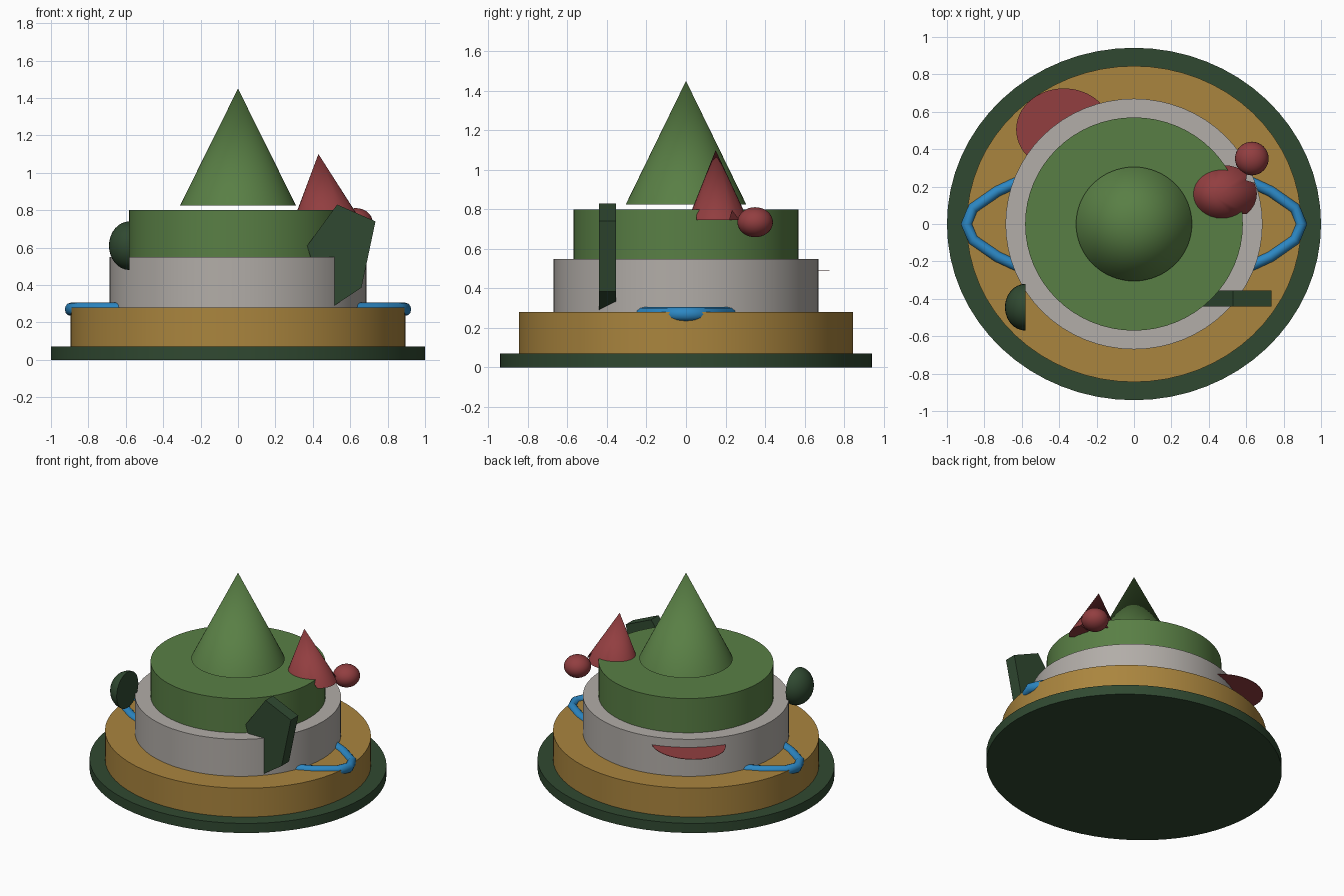
import bpy, bmesh, math

if "Cube" in bpy.data.objects:
    bpy.data.objects.remove(bpy.data.objects["Cube"])


def material(name, rgb):
    def lin(c):
        c /= 255
        return c / 12.92 if c <= 0.04045 else ((c + 0.055) / 1.055) ** 2.4
    m = bpy.data.materials.new(name)
    m.diffuse_color = (*[lin(c) for c in rgb], 1)
    m.use_nodes = True
    m.node_tree.nodes["Principled BSDF"].inputs["Base Color"].default_value = m.diffuse_color
    return m


DARK = material("dark green", (48, 73, 49))
GREEN = material("leaf green", (89, 127, 69))
TAN = material("tan", (170, 133, 62))
GRAY = material("warm gray", (178, 173, 168))
RED = material("red", (146, 62, 64))
BLUE = material("blue", (44, 135, 195))


def finish(bm, name, mat, angle=35):
    bmesh.ops.recalc_face_normals(bm, faces=bm.faces)
    me = bpy.data.meshes.new(name)
    bm.to_mesh(me)
    bm.free()
    me.materials.append(mat)
    me.shade_smooth()
    me.set_sharp_from_angle(angle=math.radians(angle))
    ob = bpy.data.objects.new(name, me)
    bpy.context.collection.objects.link(ob)
    return ob


def place(bm, loc, scale):
    bmesh.ops.scale(bm, vec=scale, verts=bm.verts)
    bmesh.ops.translate(bm, vec=loc, verts=bm.verts)


def drum(name, mat, rx, ry, z0, z1, x=0, y=0, top=1):
    """Elliptical cylinder, or a cone when top is 0."""
    bm = bmesh.new()
    bmesh.ops.create_cone(bm, cap_ends=True, segments=64, radius1=1, radius2=top, depth=1)
    place(bm, (x, y, (z0 + z1) / 2), (rx, ry, z1 - z0))
    return finish(bm, name, mat)


def ball(name, mat, loc, scale, half=False):
    bm = bmesh.new()
    bmesh.ops.create_uvsphere(bm, u_segments=32, v_segments=16, radius=1)
    if half:  # keep the -x side and close the flat face
        geom = bm.verts[:] + bm.edges[:] + bm.faces[:]
        bmesh.ops.bisect_plane(bm, geom=geom, plane_co=(0, 0, 0), plane_no=(1, 0, 0),
                               dist=1e-4, clear_outer=True)
        bmesh.ops.holes_fill(bm, edges=[e for e in bm.edges if e.is_boundary], sides=0)
    place(bm, loc, scale)
    return finish(bm, name, mat)


# Stacked tiers and the large floating cone
drum("base_plate", DARK, 1.0, 0.942, 0, 0.07)
drum("lower_tier", TAN, 0.895, 0.845, 0.07, 0.28)
drum("middle_tier", GRAY, 0.687, 0.67, 0.28, 0.55)
drum("upper_tier", GREEN, 0.582, 0.57, 0.55, 0.80)
drum("top_cone", GREEN, 0.31, 0.305, 0.825, 1.45, top=0)

# Thin ledge at the back
drum("back_ledge", RED, 0.255, 0.22, 0.488, 0.491, x=-0.375, y=0.505)

# Small leaning cone with a ragged rim on its outer side
bm = bmesh.new()
apex = bm.verts.new((0.43, 0.15, 1.10))
rim = []
for i in range(32):
    a = math.tau * i / 32
    t = 0.86 if i % 6 == 3 and math.cos(a) > -0.3 else 1.0
    base = (0.477 + 0.18 * math.cos(a), 0.162 + 0.153 * math.sin(a), 0.745)
    rim.append(bm.verts.new([p + (q - p) * t for p, q in zip(apex.co, base)]))
center = bm.verts.new((0.477, 0.162, 0.75))
for i in range(32):
    pair = (rim[i], rim[(i + 1) % 32])
    bm.faces.new((apex, *pair))
    bm.faces.new((center, *pair))
finish(bm, "small_cone", RED)

# Ball and half dome on the sides
ball("side_ball", RED, (0.63, 0.35, 0.735), (0.09, 0.09, 0.076))
ball("side_dome", DARK, (-0.58, -0.445, 0.61), (0.11, 0.125, 0.13), half=True)

# Five-sided slab at the front right
outline = [(0.53, 0.83), (0.735, 0.74), (0.66, 0.385), (0.47, 0.26), (0.37, 0.61)]
bm = bmesh.new()
face = bm.faces.new([bm.verts.new((x, -0.44, z)) for x, z in outline])
ext = bmesh.ops.extrude_face_region(bm, geom=[face], use_keep_orig=True)
bmesh.ops.translate(bm, vec=(0, 0.085, 0),
                    verts=[v for v in ext["geom"] if isinstance(v, bmesh.types.BMVert)])
finish(bm, "front_slab", DARK, 10)

# Bent tube handles, mirrored left and right
path = [(0.60, 0.235), (0.73, 0.175), (0.86, 0.085), (0.895, 0),
        (0.86, -0.085), (0.73, -0.175), (0.60, -0.235)]
for side, label in ((1, "right"), (-1, "left")):
    bm = bmesh.new()
    rings = []
    for i, (x, y) in enumerate(path):
        (ax, ay), (bx, by) = path[max(i - 1, 0)], path[min(i + 1, len(path) - 1)]
        length = math.hypot(bx - ax, by - ay)
        nx, ny = -(by - ay) / length, (bx - ax) / length
        ring = []
        for k in range(12):
            a = math.tau * k / 12
            w = 0.031 * math.cos(a)
            ring.append(bm.verts.new((side * (x + nx * w), y + ny * w,
                                      0.27 + 0.035 * math.sin(a))))
        rings.append(ring)
    for r, s in zip(rings, rings[1:]):
        for k in range(12):
            j = (k + 1) % 12
            bm.faces.new((r[k], r[j], s[j], s[k]))
    bm.faces.new(rings[0])
    bm.faces.new(rings[-1])
    finish(bm, label + "_handle", BLUE, 50)
